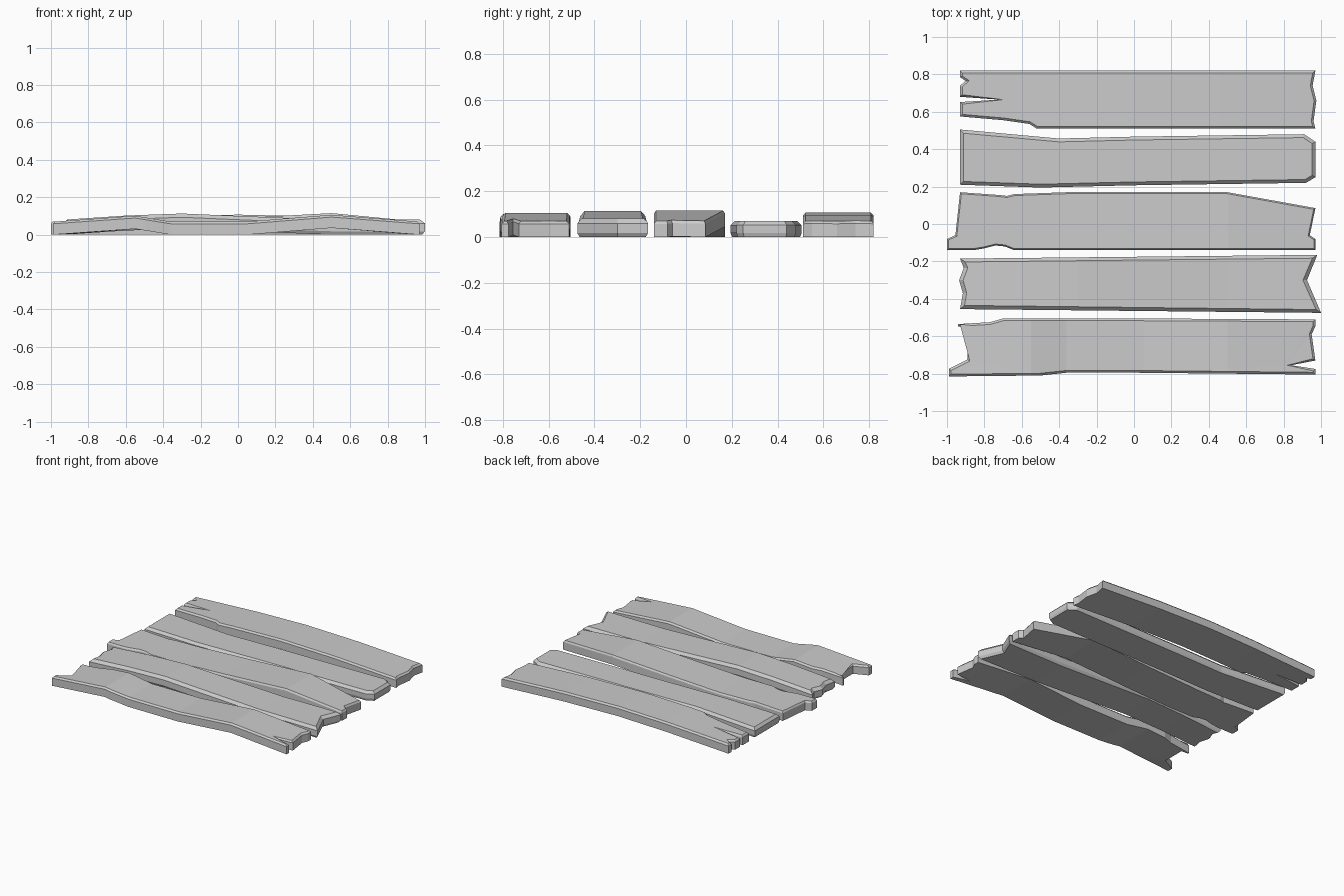
import bpy, bmesh
from mathutils import Vector

if "Cube" in bpy.data.objects:
    bpy.data.objects.remove(bpy.data.objects["Cube"])


def inset(points, d):
    """Offset a clockwise outline inwards with limited mitres."""
    out, n = [], len(points)
    for i, p in enumerate(points):
        a, b, c = Vector(points[i - 1]), Vector(p), Vector(points[(i + 1) % n])
        e1, e2 = (b - a).normalized(), (c - b).normalized()
        n1, n2 = Vector((e1.y, -e1.x)), Vector((e2.y, -e2.x))
        m = n1 + n2
        m = m.normalized() if m.length > 1e-4 else n1
        out.append(b + m * min(d / max(m.dot(n1), 0.3), 1.6 * d))
    return out


def lift(x, bend):
    """Piecewise linear warp height along the plank."""
    if x <= bend[0][0]:
        return bend[0][1]
    for (x0, z0), (x1, z1) in zip(bend, bend[1:]):
        if x <= x1:
            return z0 + (z1 - z0) * (x - x0) / (x1 - x0)
    return bend[-1][1]


def plank(name, outline, bend, chamfer, thick=0.07, under=0.0):
    bm = bmesh.new()
    # rings from the underside to the chamfered top
    levels = [(0, under), (0.018, 0)] if under else [(0, 0)]
    levels += [(thick - max(chamfer, 0.012), 0), (thick, chamfer)]
    rings = [[bm.verts.new((p[0], p[1], z)) for p in inset(outline, d)] for z, d in levels]
    n = len(outline)
    for lo, hi in zip(rings, rings[1:]):
        for i in range(n):
            j = (i + 1) % n
            bm.faces.new((lo[i], lo[j], hi[j], hi[i]))
    bm.faces.new(rings[0])
    bm.faces.new(rings[-1])
    bmesh.ops.triangulate(bm, faces=[f for f in bm.faces if len(f.verts) > 4])
    # cut at the bend positions, then warp
    for x, _ in bend[1:-1]:
        bmesh.ops.bisect_plane(bm, geom=bm.verts[:] + bm.edges[:] + bm.faces[:],
                               plane_co=(x, 0, 0), plane_no=(1, 0, 0), dist=1e-5)
    for v in bm.verts:
        v.co.z += lift(v.co.x, bend)
    bmesh.ops.recalc_face_normals(bm, faces=bm.faces)
    me = bpy.data.meshes.new(name)
    bm.to_mesh(me)
    bm.free()
    ob = bpy.data.objects.new(name, me)
    bpy.context.collection.objects.link(ob)


# Outlines run clockwise seen from above, starting at the back left corner
plank("plank_back",
      [(-.93, .82), (.97, .82), (.955, .74), (.975, .66), (.96, .55), (.97, .51),
       (-.52, .51), (-.56, .535), (-.70, .555), (-.93, .575), (-.93, .652), (-.72, .665),
       (-.93, .68), (-.93, .74), (-.90, .765), (-.93, .785)],
      [(-.93, 0), (-.4, .027), (0, .037), (.45, .027), (.97, 0)], .012)

plank("plank_mid_back",
      [(-.93, .505), (-.4, .457), (0, .467), (.91, .48), (.97, .44), (.97, .25),
       (.92, .22), (0, .207), (-.5, .195), (-.93, .21)],
      [(-.93, 0), (.97, 0)], .018, under=.006)

plank("plank_middle",
      [(-.93, .17), (-.72, .155), (-.68, .15), (-.64, .16), (-.36, .17), (.5, .17),
       (.97, .085), (.94, -.06), (.97, -.08), (.97, -.14), (-.64, -.14), (-.69, -.12),
       (-.74, -.115), (-.80, -.13), (-.86, -.14), (-1, -.14), (-1, -.08), (-.955, -.06)],
      [(-1, 0), (-.4, 0), (0, .018), (.5, .045), (.97, 0)], .008)

plank("plank_mid_front",
      [(-.93, -.185), (.98, -.165), (.925, -.30), (1.0, -.475), (-.93, -.455),
       (-.915, -.37), (-.935, -.30), (-.91, -.235)],
      [(-.93, 0), (-.6, .022), (-.3, .033), (0, .02), (.5, 0), (.97, 0)], .02,
      thick=.08, under=.012)

plank("plank_front",
      [(-.94, -.535), (-.77, -.525), (-.70, -.505), (0, -.505), (.97, -.51), (.97, -.545),
       (.95, -.59), (.97, -.73), (.84, -.755), (.97, -.775), (.97, -.805), (0, -.795),
       (-.36, -.795), (-.5, -.81), (-.99, -.815), (-.99, -.775), (-.89, -.725),
       (-.89, -.552), (-.94, -.547)],
      [(-.95, 0), (-.55, .031), (-.36, 0), (.05, 0), (.5, .036), (.95, 0)], .012)
